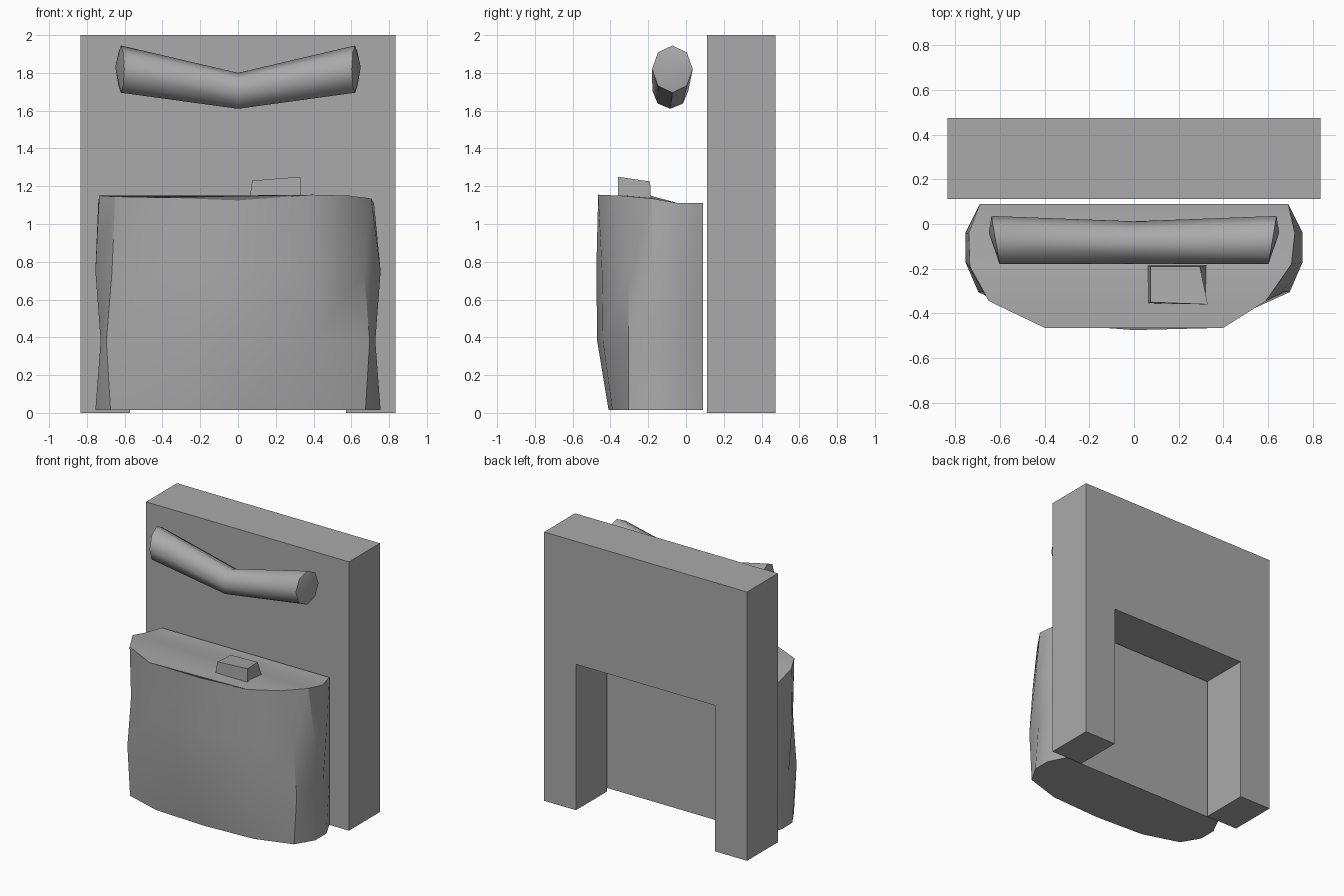
import bpy
import bmesh
from math import cos, sin, radians, tau

cube = bpy.data.objects.get("Cube")
if cube:
    bpy.data.objects.remove(cube, do_unlink=True)

# Single stone colour
stone = bpy.data.materials.new("grey_stone")
stone.use_nodes = True
grey = (0.4, 0.4, 0.4, 1)
stone.diffuse_color = grey
stone.node_tree.nodes["Principled BSDF"].inputs["Base Color"].default_value = grey


def finish(name, bm, smooth_angle=None):
    """Turn a bmesh into a named, coloured object."""
    bmesh.ops.recalc_face_normals(bm, faces=bm.faces)
    mesh = bpy.data.meshes.new(name)
    bm.to_mesh(mesh)
    bm.free()
    mesh.materials.append(stone)
    obj = bpy.data.objects.new(name, mesh)
    bpy.context.collection.objects.link(obj)
    if smooth_angle:
        bpy.ops.object.select_all(action="DESELECT")
        obj.select_set(True)
        bpy.context.view_layer.objects.active = obj
        bpy.ops.object.shade_smooth_by_angle(angle=radians(smooth_angle))
    return obj


def loft(bm, rings):
    """Join closed rings of equal length with quads; return the vertex rings."""
    loops = [[bm.verts.new(point) for point in ring] for ring in rings]
    for lower, upper in zip(loops, loops[1:]):
        for i in range(len(lower)):
            j = (i + 1) % len(lower)
            bm.faces.new((lower[i], lower[j], upper[j], upper[i]))
    return loops


# Thick back wall with a doorway notch
def build_wall(half_width, door_half, height, door_top, front, back):
    half = [(door_half, door_top), (door_half, 0), (half_width, 0), (half_width, height)]
    outline = half + [(-x, z) for x, z in reversed(half)]
    bm = bmesh.new()
    loops = loft(bm, [[(x, y, z) for x, z in outline] for y in (front, back)])
    for loop in loops:
        left, right = loop[:4], loop[4:]
        bm.faces.new(left[:1] + left[1:] + [])
        bm.faces.new(right)
        bm.faces.new((left[0], left[3], right[0], right[3]))
    finish("back_wall", bm)


build_wall(0.835, 0.573, 2, 1.085, 0.112, 0.475)


# Bulging front block, lofted upward from its plan
def plan(z, side, corner, shoulder, nose):
    half = [(0.69, 0.09), (side, -0.04), (side, -0.17), (corner, -0.305), (0.4, shoulder)]
    points = [(-x, y) for x, y in half] + [(0, nose)] + half[::-1]
    return [(x, y, z) for x, y in points]


top_rim = [
    (-0.69, 0.09, 1.11), (-0.74, -0.04, 1.11), (-0.735, -0.19, 1.15),
    (-0.65, -0.345, 1.145), (-0.4, -0.465, 1.14), (0, -0.45, 1.125),
    (0.4, -0.465, 1.155), (0.59, -0.345, 1.15), (0.705, -0.18, 1.135),
    (0.72, -0.04, 1.11), (0.69, 0.09, 1.11),
]
bm = bmesh.new()
loops = loft(bm, [
    plan(0.015, 0.755, 0.675, -0.39, -0.41),
    plan(0.38, 0.727, 0.697, -0.44, -0.47),
    plan(0.75, 0.755, 0.667, -0.445, -0.475),
    top_rim,
])
bm.faces.new(loops[0])
rim = loops[-1]
last = len(rim) - 1
for i in range(4):
    bm.faces.new((rim[i], rim[i + 1], rim[last - i - 1], rim[last - i]))
bm.faces.new(rim[4:7])
finish("front_block", bm, 30)

# Small tapered stone resting on the block
bm = bmesh.new()
base = [(0.06, -0.355, 1.12), (0.33, -0.36, 1.12), (0.33, -0.185, 1.12), (0.06, -0.185, 1.12)]
crown = [(0.075, -0.35, 1.23), (0.33, -0.36, 1.25), (0.295, -0.19, 1.225), (0.075, -0.19, 1.22)]
for loop in loft(bm, [base, crown]):
    bm.faces.new(loop)
finish("small_stone", bm)


# Bent eight-sided bar, mirrored about its middle
SIDES = 8


def bar_ring(x, centre_y, centre_z, radius_y, radius_z, skew):
    ring = []
    for k in range(SIDES):
        a = tau * k / SIDES
        ring.append((x + skew * cos(a), centre_y + radius_y * cos(a), centre_z + radius_z * sin(a)))
    return ring


bm = bmesh.new()
loops = loft(bm, [
    bar_ring(-0.62, -0.072, 1.82, 0.108, 0.125, -0.018),
    bar_ring(0, -0.083, 1.705, 0.095, 0.095, 0),
    bar_ring(0.62, -0.072, 1.82, 0.108, 0.125, 0.018),
])
for loop, tip_x in ((loops[0], -0.65), (loops[-1], 0.65)):
    tip = bm.verts.new((tip_x, -0.04, 1.83))
    for i in range(SIDES):
        bm.faces.new((loop[i], loop[(i + 1) % SIDES], tip))
finish("bent_bar", bm, 48)
